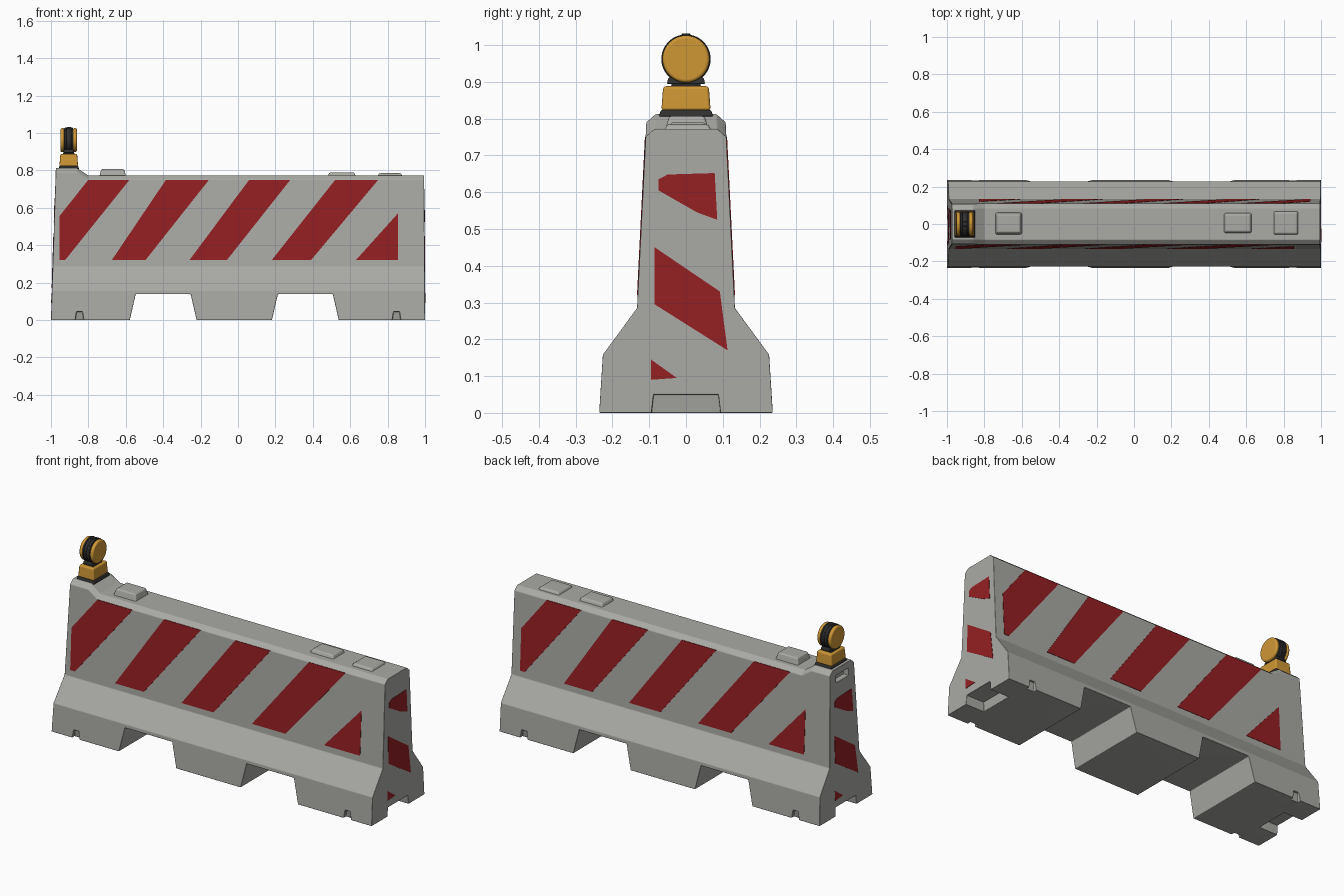
import bpy, bmesh, math
from mathutils import Matrix

if "Cube" in bpy.data.objects:
    bpy.data.objects.remove(bpy.data.objects["Cube"], do_unlink=True)


def material(name, rgb):
    m = bpy.data.materials.new(name)
    m.use_nodes = True
    m.diffuse_color = (*rgb, 1)
    m.node_tree.nodes["Principled BSDF"].inputs["Base Color"].default_value = (*rgb, 1)
    return m


concrete = material("concrete_grey", (0.40, 0.40, 0.375))
red = material("stripe_red", (0.30, 0.014, 0.016))
amber = material("lamp_amber", (0.62, 0.31, 0.035))
rubber = material("dark_rubber", (0.03, 0.03, 0.03))


def make_object(name, bm, mat):
    bmesh.ops.recalc_face_normals(bm, faces=bm.faces)
    mesh = bpy.data.meshes.new(name)
    bm.to_mesh(mesh)
    bm.free()
    ob = bpy.data.objects.new(name, mesh)
    bpy.context.collection.objects.link(ob)
    mesh.materials.append(mat)
    return ob


def loft(bm, rings):
    """Skin a list of equal-length closed rings and cap both ends."""
    vs = [[bm.verts.new(p) for p in r] for r in rings]
    n = len(vs[0])
    for a, b in zip(vs, vs[1:]):
        for i in range(n):
            bm.faces.new((a[i], a[(i + 1) % n], b[(i + 1) % n], b[i]))
    bm.faces.new(vs[0])
    bm.faces.new(vs[-1])


def rect(x0, x1, y0, y1, z):
    return [(x0, y0, z), (x1, y0, z), (x1, y1, z), (x0, y1, z)]


def frustum(bm, x, y, z, inset=0.0):
    loft(bm, [rect(*x, *y, z[0]),
              rect(x[0] + inset, x[1] - inset, y[0] + inset, y[1] - inset, z[1])])


def finish(ob, width, segments=3):
    """Round the edges and shade smoothly."""
    bpy.ops.object.select_all(action='DESELECT')
    bpy.context.view_layer.objects.active = ob
    ob.select_set(True)
    b = ob.modifiers.new("round", 'BEVEL')
    b.width, b.segments, b.limit_method = width, segments, 'ANGLE'
    b.angle_limit = math.radians(22)
    bpy.ops.object.modifier_apply(modifier="round")
    bpy.ops.object.shade_smooth_by_angle(angle=math.radians(35))
    w = ob.modifiers.new("flat_normals", 'WEIGHTED_NORMAL')
    w.keep_sharp = True


# Surfaces of the wall and the two ends
def wall_y(z):
    return 0.133 - 0.05 * (z - 0.285)


def end_x(side, z):
    return 1 - 0.006 * z if side > 0 else -1 + 0.032 * z


# Barrier body: one profile lofted along x, with a raised lamp end
def section(x, top):
    shoulder = top - 0.022
    half = [(0.236, 0), (0.226, 0.158), (0.133, 0.285),
            (wall_y(shoulder), shoulder), (wall_y(shoulder) - 0.025, top)]
    pts = half + [(-y, z) for y, z in reversed(half)]
    return [(end_x(x, z) if abs(x) == 1 else x, y, z) for y, z in pts]


bm = bmesh.new()
loft(bm, [section(-1, 0.812), section(-0.86, 0.812), section(-0.80, 0.772), section(1, 0.772)])
body = make_object("barrier_body", bm, concrete)

# Cutters: forklift tunnels, end slots, lamp-end pocket and edge chips
bm = bmesh.new()
for x0, x1 in ((-0.58, -0.22), (0.18, 0.54)):
    trapezoid = [(x0 - 0.01, -0.05), (x0 + 0.033, 0.138), (x1 - 0.033, 0.138), (x1 + 0.01, -0.05)]
    loft(bm, [[(x, y, z) for x, z in trapezoid] for y in (-0.4, 0.4)])
for s in (-1, 1):
    frustum(bm, sorted((s * 0.88, s * 1.1)), (-0.1, 0.1), (-0.05, 0.05), 0.012)
    for t in (-1, 1):
        frustum(bm, sorted((s * 0.82, s * 0.875)), sorted((t * 0.21, t * 0.3)), (-0.03, 0.045), 0.012)
frustum(bm, (-1.1, -0.945), (-0.055, 0.055), (0.735, 0.775))
cutter = make_object("body_cutter", bm, concrete)
cutter.hide_render = True
cut = body.modifiers.new("cut", 'BOOLEAN')
cut.operation, cut.solver, cut.object = 'DIFFERENCE', 'EXACT', cutter
bpy.context.view_layer.objects.active = body
bpy.ops.object.modifier_apply(modifier="cut")
bpy.data.objects.remove(cutter, do_unlink=True)
finish(body, 0.011)

# Low lifting pads on the top
for name, x, y, top in (("pad_right", (-0.745, -0.595), (-0.06, 0.065), 0.807),
                        ("pad_middle", (0.475, 0.635), (-0.055, 0.065), 0.79),
                        ("pad_left", (0.74, 0.885), (-0.065, 0.075), 0.785)):
    bm = bmesh.new()
    frustum(bm, x, y, (0.755, top), 0.014)
    finish(make_object(name, bm, concrete), 0.008)

# Painted stripes: thin plates that follow the sloping walls and ends
wall_stripes = [
    [(-0.955, 0.32), (-0.925, 0.32), (-0.58, 0.75), (-0.80, 0.75), (-0.955, 0.555)],
    [(-0.675, 0.32), (-0.495, 0.32), (-0.155, 0.75), (-0.385, 0.75)],
    [(-0.26, 0.32), (-0.06, 0.32), (0.28, 0.75), (0.06, 0.75)],
    [(0.18, 0.32), (0.39, 0.32), (0.75, 0.75), (0.52, 0.75)],
    [(0.63, 0.32), (0.855, 0.32), (0.855, 0.57)]]
end_stripes = [
    [(-0.075, 0.605), (0.03, 0.545), (0.085, 0.525), (0.078, 0.652), (-0.05, 0.648), (-0.075, 0.635)],
    [(-0.085, 0.45), (0.092, 0.33), (0.113, 0.17), (-0.085, 0.295)],
    [(-0.095, 0.145), (-0.025, 0.095), (-0.095, 0.09)]]


def stripes(name, shapes, place):
    bm = bmesh.new()
    for shape in shapes:
        loft(bm, [[place(u, z, off) for u, z in shape] for off in (-0.003, 0.002)])
    make_object(name, bm, red)


stripes("front_stripes", wall_stripes, lambda u, z, o: (u, -wall_y(z) - o, z))
stripes("back_stripes", wall_stripes, lambda u, z, o: (0.008 - 0.98 * u, wall_y(z) + o, z))
stripes("left_end_stripes", end_stripes, lambda u, z, o: (end_x(1, z) + o, u, z))
stripes("right_end_stripes", end_stripes, lambda u, z, o: (end_x(-1, z) - o, -u, z))

# Warning lamp: plinth, battery box, neck and two-sided round head
LX, LZ = -0.905, 0.962


def lamp_box(name, hx, hy, z, inset, mat, width):
    bm = bmesh.new()
    frustum(bm, (LX - hx, LX + hx), (-hy, hy), z, inset)
    finish(make_object(name, bm, mat), width)


def lamp_disc(name, radius, x0, x1, mat, width):
    bm = bmesh.new()
    turn = Matrix.Translation((LX + (x0 + x1) / 2, 0, LZ)) @ Matrix.Rotation(math.pi / 2, 4, 'Y')
    bmesh.ops.create_cone(bm, cap_ends=True, segments=40, radius1=radius, radius2=radius,
                          depth=x1 - x0, matrix=turn)
    finish(make_object(name, bm, mat), width)


lamp_box("lamp_plinth", 0.056, 0.074, (0.805, 0.824), 0.006, rubber, 0.004)
lamp_box("lamp_battery_box", 0.05, 0.067, (0.822, 0.888), 0.005, amber, 0.008)
lamp_box("lamp_neck_lower", 0.032, 0.042, (0.885, 0.896), 0.004, rubber, 0.003)
lamp_box("lamp_neck_upper", 0.03, 0.052, (0.894, 0.912), 0.004, rubber, 0.004)
lamp_disc("lamp_rim", 0.064, -0.024, 0.024, rubber, 0.003)
for offset in (-0.017, 0, 0.017):
    lamp_disc("lamp_rib", 0.067, offset - 0.004, offset + 0.004, rubber, 0.002)
for side in (-1, 1):
    lamp_disc("lamp_lens", 0.064, *sorted((side * 0.022, side * 0.044)), amber, 0.009)
lamp_box("lamp_top_clip", 0.015, 0.014, (1.02, 1.032), 0.003, rubber, 0.003)
